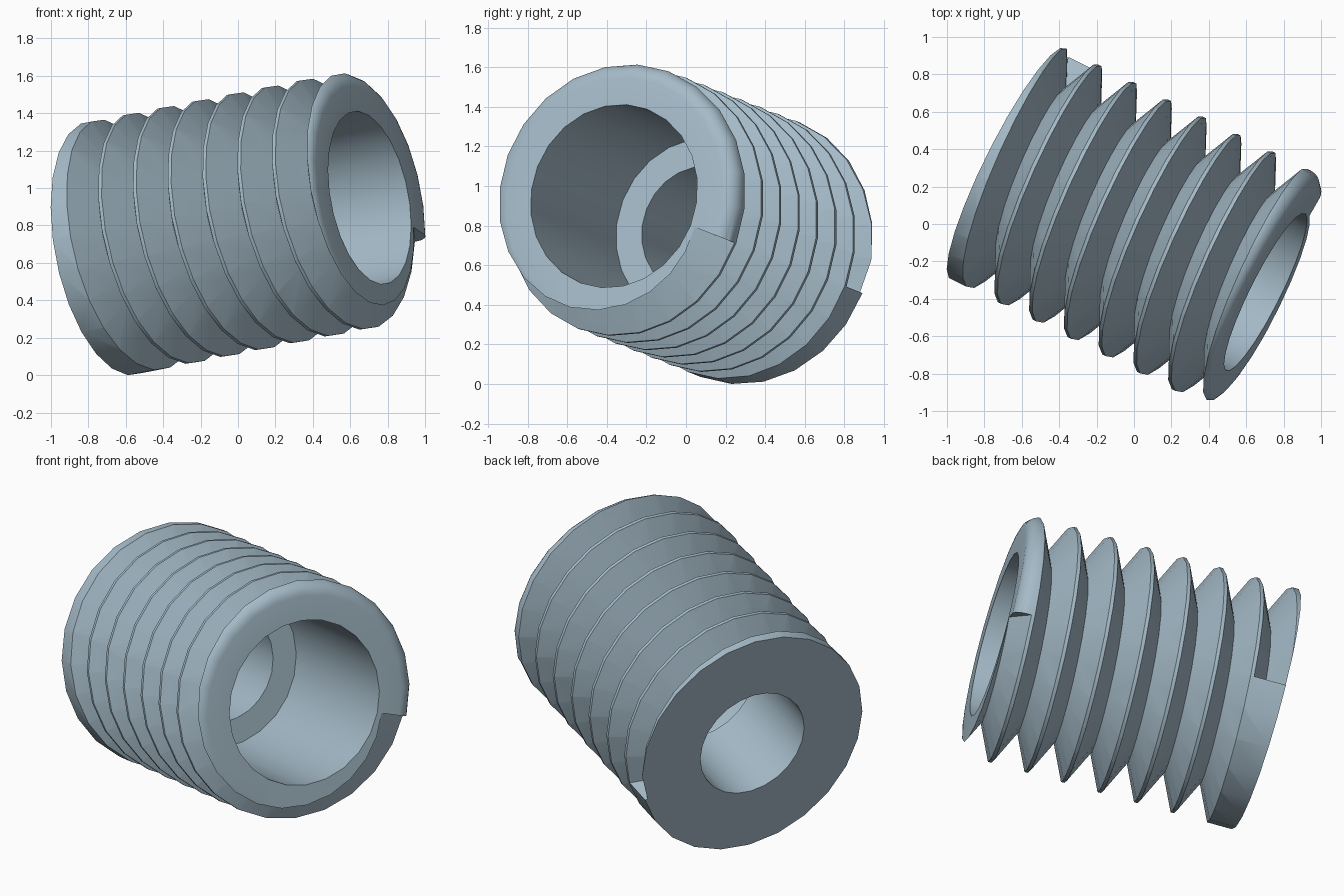
import bpy, bmesh, math
from mathutils import Vector, Matrix

if "Cube" in bpy.data.objects:
    bpy.data.objects.remove(bpy.data.objects["Cube"])

SEG = 24                      # sides around the axis
R, ROOT = 0.69, 0.497         # crest and root radius
BORE, HOLE = 0.47, 0.325      # counterbore and through-hole radius
LENGTH, DEPTH = 1.565, 0.98   # body length, counterbore depth
PITCH, HALF, TURNS = 0.211, 0.0955, 7
FILLET = 0.08
START = math.radians(-18.8)   # angle where the groove begins and ends


def sweep(name, profile, steps, turn, lead, closed):
    """Sweep a closed (radius, z) profile around z, with an optional helical lead."""
    bm = bmesh.new()
    rings = []
    for i in range(steps if closed else steps + 1):
        a = START + turn * 2 * math.pi * i / SEG
        dz = lead * i / SEG
        rings.append([bm.verts.new((r * math.cos(a), r * math.sin(a), z + dz))
                      for r, z in profile])
    n = len(profile)
    for i in range(steps):
        p, q = rings[i], rings[(i + 1) % len(rings)]
        for j in range(n):
            k = (j + 1) % n
            bm.faces.new((p[j], p[k], q[k], q[j]))
    if not closed:
        bm.faces.new(rings[0])
        bm.faces.new(rings[-1][::-1])
    bmesh.ops.recalc_face_normals(bm, faces=bm.faces[:])
    mesh = bpy.data.meshes.new(name)
    bm.to_mesh(mesh)
    bm.free()
    obj = bpy.data.objects.new(name, mesh)
    bpy.context.collection.objects.link(obj)
    return obj


# Body: stepped bore, sharp back edge, rounded front edge
arc = [(R - FILLET + FILLET * math.cos(t), -FILLET + FILLET * math.sin(t))
       for t in (math.pi / 2 * i / 6 for i in range(7))]
body_profile = [(HOLE, -DEPTH), (HOLE, -LENGTH), (R, -LENGTH)] + arc + [(BORE, 0), (BORE, -DEPTH)]
body = sweep("threaded_insert", body_profile, SEG, 1, 0, True)

# Helical V groove cutter, starting on the front face
over = R + 0.01
wide = HALF * (over - ROOT) / (R - ROOT)
cutter = sweep("groove_cutter", [(ROOT, 0), (over, wide), (over, -wide)],
               SEG * TURNS, -1, -PITCH, False)
cutter.hide_render = True

mod = body.modifiers.new("thread", 'BOOLEAN')
mod.operation, mod.solver, mod.object = 'DIFFERENCE', 'EXACT', cutter
bpy.context.view_layer.objects.active = body
body.select_set(True)
bpy.ops.object.modifier_apply(modifier=mod.name)
bpy.data.objects.remove(cutter)

# Tilted placement of the axis
axis = Vector((0.881, -0.44, 0.173)).normalized()
side = Vector((0, 0, 1)).cross(axis).normalized()
up = axis.cross(side)
place = Matrix((side, up, axis)).transposed().to_4x4()
place.translation = (0.70, -0.37, 0.955)
body.data.transform(place)

# Centre on x and y, stand on z = 0
lo = [min(v.co[i] for v in body.data.vertices) for i in range(3)]
hi = [max(v.co[i] for v in body.data.vertices) for i in range(3)]
body.data.transform(Matrix.Translation((-(lo[0] + hi[0]) / 2, -(lo[1] + hi[1]) / 2, -lo[2])))

# Finish
steel = bpy.data.materials.new("pale blue grey")
steel.diffuse_color = (0.376, 0.497, 0.578, 1)
steel.use_nodes = True
steel.node_tree.nodes["Principled BSDF"].inputs["Base Color"].default_value = steel.diffuse_color
body.data.materials.clear()
body.data.materials.append(steel)
bpy.ops.object.shade_smooth_by_angle(angle=math.radians(30))
